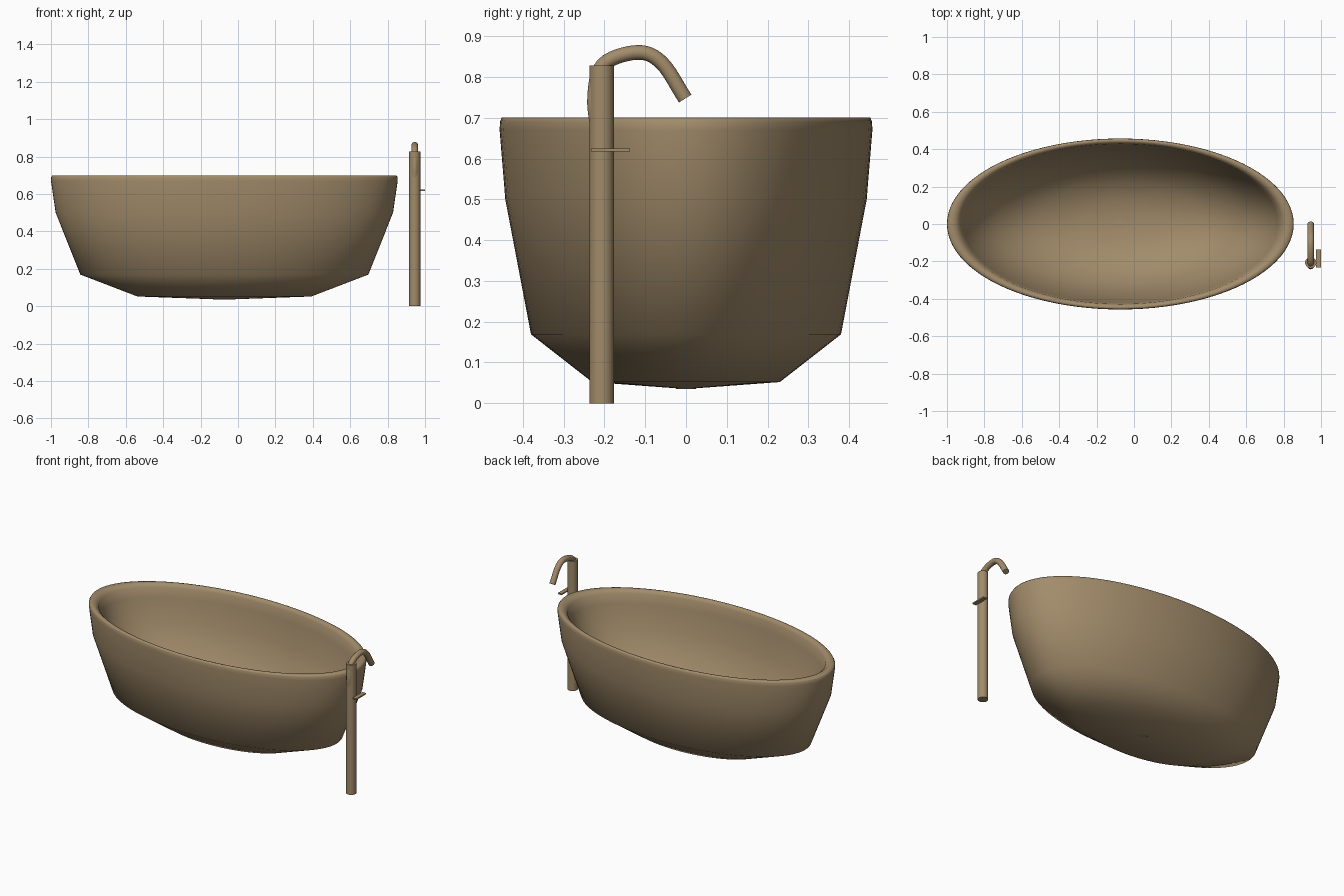
import bpy, bmesh, math
from mathutils import Vector

cube = bpy.data.objects.get("Cube")
if cube:
    bpy.data.objects.remove(cube, do_unlink=True)

mat = bpy.data.materials.new("warm_tan")
mat.use_nodes = True
tan = (0.36, 0.26, 0.145, 1)
mat.diffuse_color = tan
mat.node_tree.nodes["Principled BSDF"].inputs["Base Color"].default_value = tan

TUB_X = -0.073
TAP_X, TAP_Y = 0.945, -0.207


def finish(name, bm, angle):
    """Turn a bmesh into a named, coloured object, smooth below the angle."""
    bmesh.ops.recalc_face_normals(bm, faces=bm.faces)
    mesh = bpy.data.meshes.new(name)
    bm.to_mesh(mesh)
    bm.free()
    mesh.materials.append(mat)
    obj = bpy.data.objects.new(name, mesh)
    bpy.context.collection.objects.link(obj)
    bpy.ops.object.select_all(action='DESELECT')
    obj.select_set(True)
    bpy.context.view_layer.objects.active = obj
    bpy.ops.object.shade_smooth_by_angle(angle=math.radians(angle))


def cylinder(name, radius, z0, z1, x, y, sides=32):
    bm = bmesh.new()
    bmesh.ops.create_cone(bm, cap_ends=True, segments=sides, radius1=radius,
                          radius2=radius, depth=z1 - z0)
    bmesh.ops.translate(bm, verts=bm.verts, vec=(x, y, (z0 + z1) / 2))
    finish(name, bm, 40)


# Tub: elliptical rings (half length, half width, height), outside up then inside down
profile = [
    (0.465, 0.23, 0.052), (0.77, 0.38, 0.169), (0.902, 0.443, 0.50),
    (0.927, 0.457, 0.67), (0.926, 0.456, 0.69), (0.919, 0.452, 0.70),
    (0.885, 0.439, 0.699), (0.86, 0.428, 0.68), (0.842, 0.42, 0.62),
    (0.79, 0.395, 0.48), (0.66, 0.33, 0.29), (0.45, 0.22, 0.175),
    (0.22, 0.11, 0.13),
]
SEG = 96
bm = bmesh.new()
rings = []
for rx, ry, z in profile:
    rings.append([bm.verts.new((TUB_X + rx * math.cos(a), ry * math.sin(a), z))
                  for a in (math.tau * i / SEG for i in range(SEG))])
for low, high in zip(rings, rings[1:]):
    for i in range(SEG):
        j = (i + 1) % SEG
        bm.faces.new((low[i], low[j], high[j], high[i]))
for ring, z in ((rings[0], 0.035), (rings[-1], 0.12)):
    tip = bm.verts.new((TUB_X, 0, z))
    for i in range(SEG):
        bm.faces.new((ring[i], ring[(i + 1) % SEG], tip))
finish("bathtub", bm, 80)

# Drain through the floor
cylinder("drain", 0.025, 0.0355, 0.123, TUB_X, 0, 24)

# Floor standing tap post
cylinder("tap_post", 0.03, 0, 0.828, TAP_X, TAP_Y)

# Curved spout: smooth path swept with a round section
path = [(-0.215, 0.66), (-0.224, 0.75), (-0.203, 0.83), (-0.12, 0.86),
        (-0.06, 0.835), (-0.002, 0.747)]
pts = [Vector((TAP_X, y, z)) for y, z in path]
ends = [pts[0] * 2 - pts[1]] + pts + [pts[-1] * 2 - pts[-2]]
smooth = []
for p0, p1, p2, p3 in zip(ends, ends[1:], ends[2:], ends[3:]):
    for k in range(6):
        t = k / 6
        smooth.append(0.5 * (2 * p1 + (p2 - p0) * t
                             + (2 * p0 - 5 * p1 + 4 * p2 - p3) * t ** 2
                             + (3 * p1 - p0 - 3 * p2 + p3) * t ** 3))
smooth.append(pts[-1])
bm = bmesh.new()
side, sections = Vector((1, 0, 0)), []
for i, p in enumerate(smooth):
    along = (smooth[min(i + 1, len(smooth) - 1)] - smooth[max(i - 1, 0)]).normalized()
    up = along.cross(side)
    sections.append([bm.verts.new(p + 0.018 * (side * math.cos(a) + up * math.sin(a)))
                     for a in (math.tau * k / 20 for k in range(20))])
for a, b in zip(sections, sections[1:]):
    for i in range(20):
        j = (i + 1) % 20
        bm.faces.new((a[i], a[j], b[j], b[i]))
bm.faces.new(sections[0])
bm.faces.new(sections[-1])
finish("tap_spout", bm, 50)

# Thin lever on the outer side of the post
bm = bmesh.new()
bmesh.ops.create_cube(bm, size=1)
bmesh.ops.scale(bm, verts=bm.verts, vec=(0.026, 0.096, 0.008))
bmesh.ops.translate(bm, verts=bm.verts, vec=(0.987, -0.185, 0.621))
finish("tap_lever", bm, 30)
